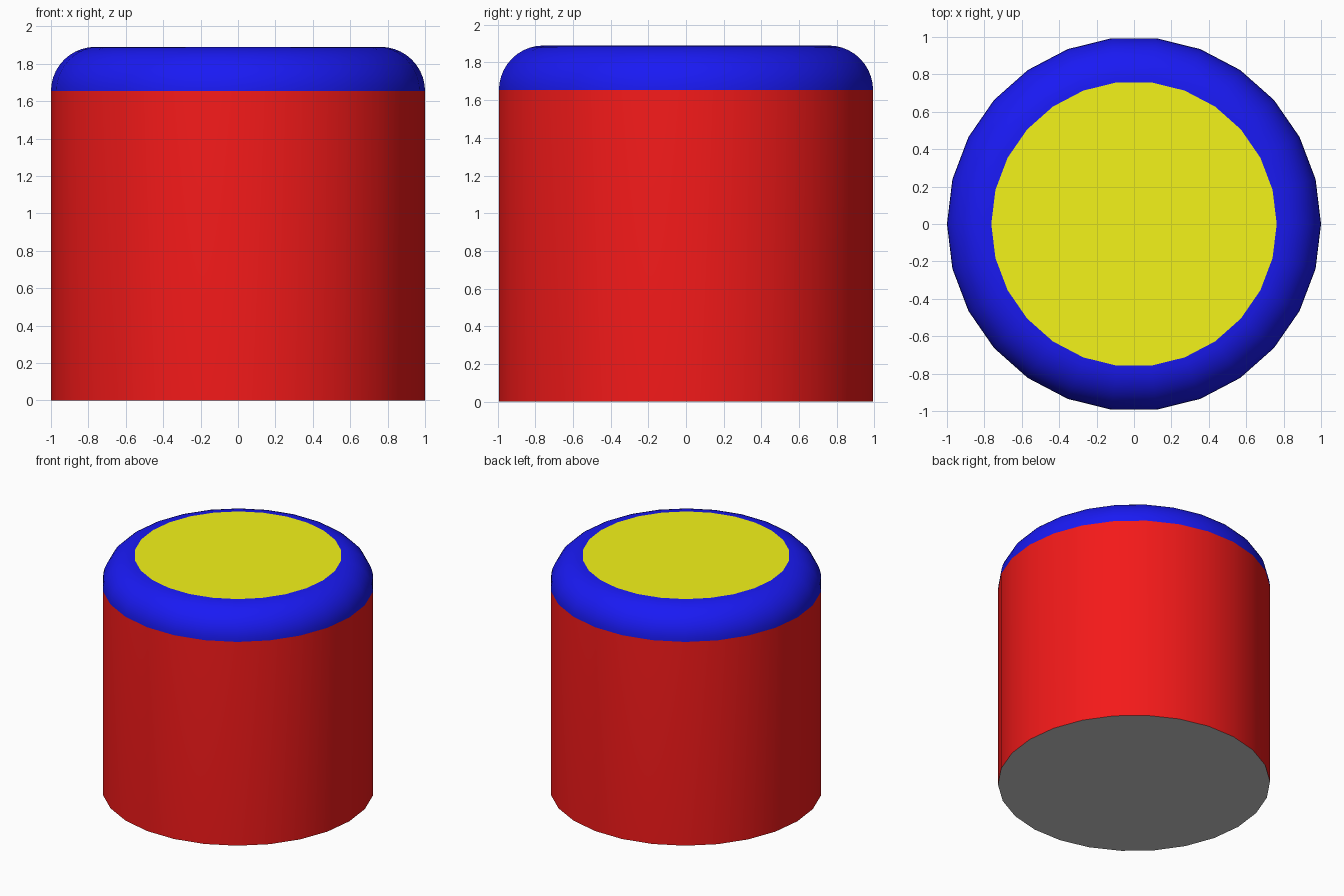
import bpy, bmesh
from math import sin, cos, pi, radians

if "Cube" in bpy.data.objects:
    bpy.data.objects.remove(bpy.data.objects["Cube"])

SIDES = 26
RADIUS, HEIGHT = 1.0, 1.89
ROUND = 0.237        # radius of the rounded shoulder
STEPS = 10           # segments across the shoulder


def material(name, color):
    mat = bpy.data.materials.new(name)
    mat.diffuse_color = (*color, 1)
    mat.use_nodes = True
    mat.node_tree.nodes["Principled BSDF"].inputs["Base Color"].default_value = mat.diffuse_color
    return mat


# Profile (radius, height): straight wall, then a quarter-round shoulder
profile = [(RADIUS, 0)]
for i in range(STEPS + 1):
    a = pi / 2 * i / STEPS
    profile.append((RADIUS - ROUND + ROUND * cos(a), HEIGHT - ROUND + ROUND * sin(a)))

bm = bmesh.new()
rings = [[bm.verts.new((r * cos(2 * pi * k / SIDES), r * sin(2 * pi * k / SIDES), z))
          for k in range(SIDES)] for r, z in profile]

# Wall (slot 0) and shoulder (slot 1)
for level, (low, high) in enumerate(zip(rings, rings[1:])):
    for k in range(SIDES):
        n = (k + 1) % SIDES
        face = bm.faces.new((low[k], low[n], high[n], high[k]))
        face.material_index = min(level, 1)

# Flat top (slot 2) and underside (slot 3)
bm.faces.new(rings[-1]).material_index = 2
bm.faces.new(rings[0][::-1]).material_index = 3

mesh = bpy.data.meshes.new("rounded_cylinder")
bm.to_mesh(mesh)
bm.free()
for name, color in (("wall_red", (0.9, 0.01, 0.01)), ("shoulder_blue", (0.01, 0.01, 0.9)),
                    ("top_yellow", (0.9, 0.9, 0.01)), ("underside_grey", (0.8, 0.8, 0.8))):
    mesh.materials.append(material(name, color))

obj = bpy.data.objects.new("rounded_cylinder", mesh)
bpy.context.collection.objects.link(obj)
bpy.context.view_layer.objects.active = obj
obj.select_set(True)
bpy.ops.object.shade_smooth_by_angle(angle=radians(30))

# Keep the flat top and underside crisp against their smooth neighbours
for poly in mesh.polygons:
    if poly.material_index > 1:
        poly.use_smooth = False
